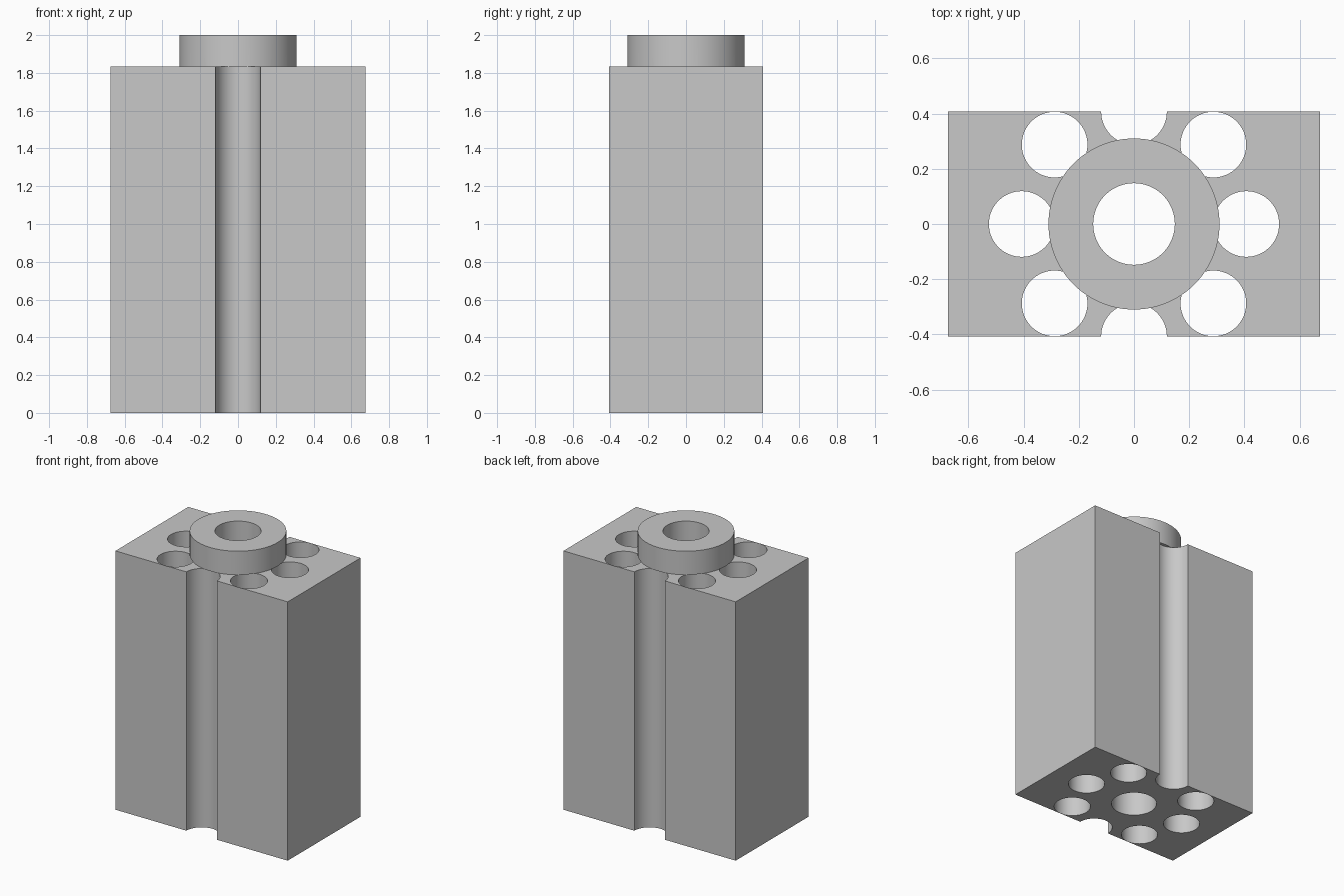
import bpy, math

if "Cube" in bpy.data.objects:
    bpy.data.objects.remove(bpy.data.objects["Cube"])

HX, HY, H, TOP = 0.675, 0.4075, 1.833, 2.0
RING_R, BORE_R, HOLE_R, CIRCLE_R = 0.31, 0.148, 0.119, 0.407

grey = bpy.data.materials.new("light grey")
grey.diffuse_color = (0.58, 0.58, 0.58, 1)
grey.use_nodes = True
grey.node_tree.nodes["Principled BSDF"].inputs["Base Color"].default_value = grey.diffuse_color


def cylinder(name, r, z0, z1, x=0, y=0, sides=64):
    bpy.ops.mesh.primitive_cylinder_add(vertices=sides, radius=r, depth=z1 - z0,
                                        location=(x, y, (z0 + z1) / 2))
    ob = bpy.context.object
    ob.name = name
    ob.data.materials.append(grey)
    return ob


def combine(target, tool, operation):
    mod = target.modifiers.new(operation.lower(), 'BOOLEAN')
    mod.operation, mod.object, mod.solver = operation, tool, 'EXACT'
    bpy.context.view_layer.objects.active = target
    bpy.ops.object.modifier_apply(modifier=mod.name)
    bpy.data.objects.remove(tool, do_unlink=True)


# Rectangular block
bpy.ops.mesh.primitive_cube_add(size=1, location=(0, 0, H / 2))
block = bpy.context.object
block.name = "drilled_block"
block.scale = (2 * HX, 2 * HY, H)
bpy.ops.object.transform_apply(location=True, rotation=False, scale=True)
block.data.materials.append(grey)

# Eight holes on a circle; the front and back ones open into grooves
for i in range(8):
    a = i * math.pi / 4
    hole = cylinder("hole_cutter", HOLE_R, -0.1, H + 0.1,
                    CIRCLE_R * math.cos(a), CIRCLE_R * math.sin(a))
    combine(block, hole, 'DIFFERENCE')

# Raised collar on top, then the central bore through everything
combine(block, cylinder("collar", RING_R, H, TOP, sides=96), 'UNION')
combine(block, cylinder("bore_cutter", BORE_R, -0.1, TOP + 0.1), 'DIFFERENCE')

# Smooth curved walls with sharp rims
bpy.ops.object.select_all(action='DESELECT')
block.select_set(True)
bpy.context.view_layer.objects.active = block
bpy.ops.object.shade_smooth_by_angle(angle=math.radians(30))
